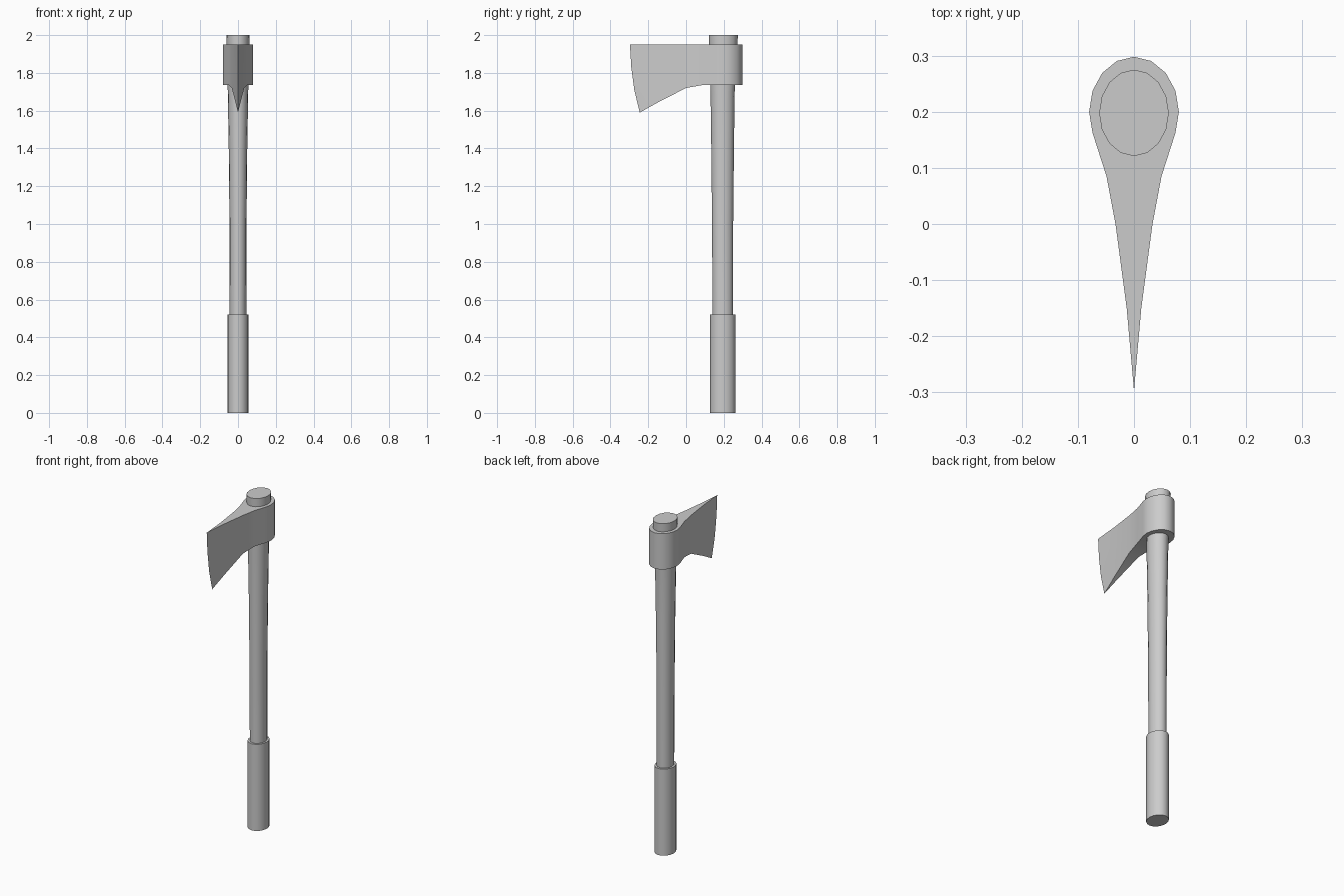
import bpy, bmesh, math

if "Cube" in bpy.data.objects:
    bpy.data.objects.remove(bpy.data.objects["Cube"])

def finish(name, bm, angle=35):
    bmesh.ops.recalc_face_normals(bm, faces=bm.faces)
    mesh = bpy.data.meshes.new(name)
    bm.to_mesh(mesh)
    bm.free()
    ob = bpy.data.objects.new(name, mesh)
    bpy.context.collection.objects.link(ob)
    bpy.ops.object.select_all(action='DESELECT')
    bpy.context.view_layer.objects.active = ob
    ob.select_set(True)
    bpy.ops.object.shade_smooth_by_angle(angle=math.radians(angle))
    return ob

def bridge(bm, rings):
    for a, b in zip(rings, rings[1:]):
        for i in range(len(a)):
            j = (i + 1) % len(a)
            bm.faces.new((a[i], a[j], b[j], b[i]))

def oval_loft(name, sections, sides=16):
    """Sections are (z, centre y, half width x, half depth y)."""
    bm = bmesh.new()
    rings = []
    for z, cy, rx, ry in sections:
        angles = [2 * math.pi * i / sides for i in range(sides)]
        rings.append([bm.verts.new((rx * math.cos(a), cy + ry * math.sin(a), z)) for a in angles])
    bridge(bm, rings)
    bm.faces.new(rings[0])
    bm.faces.new(rings[-1])
    return finish(name, bm)

# Grip sleeve and flaring wooden shaft
oval_loft("grip", [(0, 0.195, 0.056, 0.067), (0.52, 0.195, 0.056, 0.067)])
oval_loft("shaft", [(0.45, 0.195, 0.044, 0.054), (1.0, 0.194, 0.045, 0.056),
                    (1.4, 0.194, 0.049, 0.06), (1.7, 0.194, 0.054, 0.064),
                    (2.0, 0.198, 0.062, 0.077)])

# Axe head: half outline from the cutting edge back to the poll (x, y, bottom z)
TOP, EYE = 1.95, 1.735
half = [(0, -0.295, 1.59), (0.013, -0.15, 1.643), (0.033, 0.0, 1.72), (0.049, 0.085, EYE)]
for k in range(-1, 5):
    a = math.radians(22.5 * k)
    half.append((0.08 * math.cos(a), 0.2 + 0.098 * math.sin(a), EYE))
outline = half + [(-x, y, z) for x, y, z in half[-2:0:-1]]
edge_y = [-0.245, -0.274, -0.29, -0.297]

bm = bmesh.new()
rings = []
for level, ey in enumerate(edge_y):
    t = level / (len(edge_y) - 1)
    rings.append([bm.verts.new((x, ey if i == 0 else y, z + (TOP - z) * t))
                  for i, (x, y, z) in enumerate(outline)])
bridge(bm, rings)

# Close top and bottom with strips joining left and right sides
n = len(outline)
for ring in (rings[0], rings[-1]):
    for i in range(n // 2):
        corners = [ring[i], ring[i + 1], ring[-(i + 1)], ring[-i]]
        bm.faces.new(list(dict.fromkeys(corners)))
finish("axe_head", bm)
